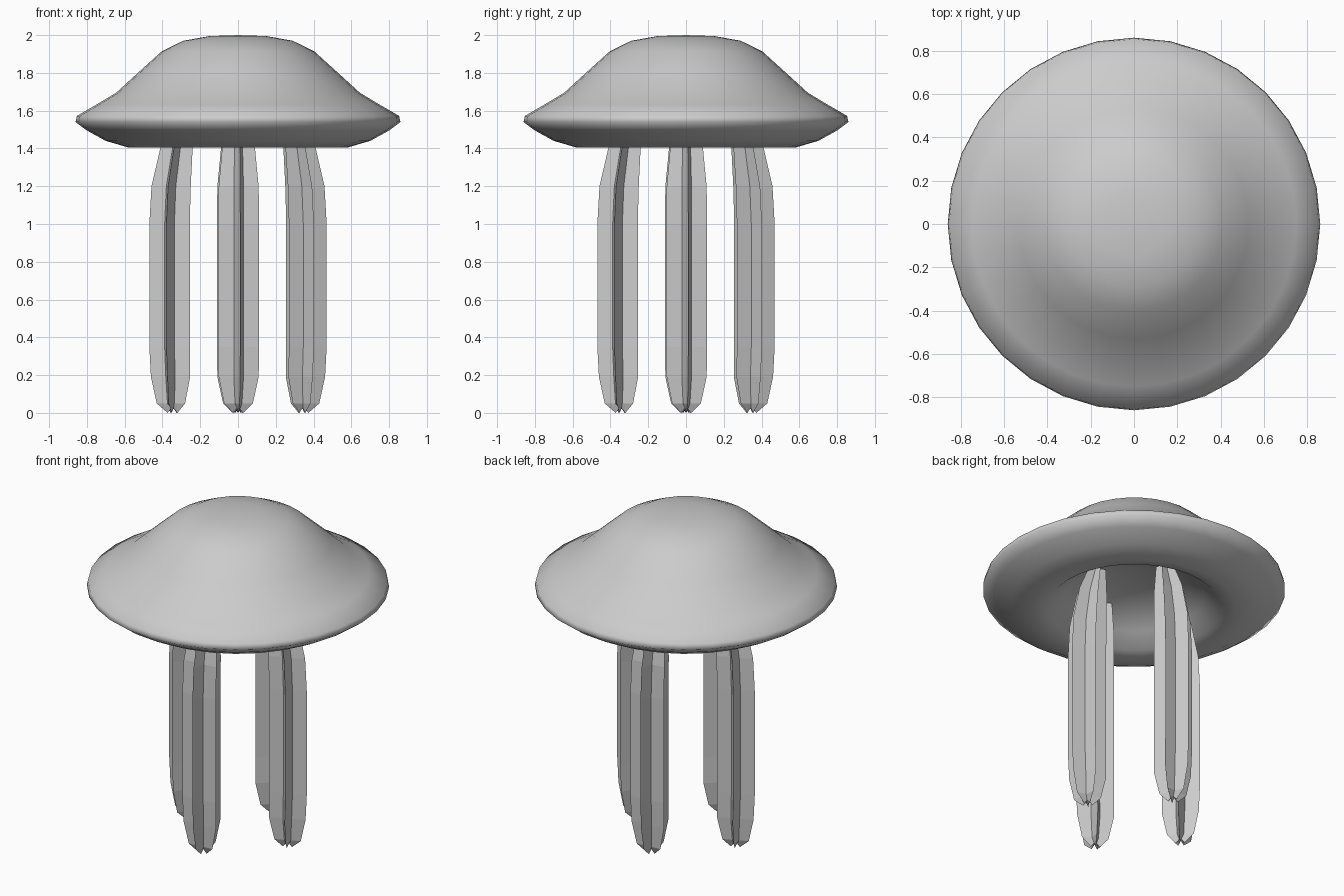
import bpy, bmesh, math
from mathutils import Matrix

if "Cube" in bpy.data.objects:
    bpy.data.objects.remove(bpy.data.objects["Cube"])

grey = bpy.data.materials.new("pale grey")
grey.diffuse_color = (0.6, 0.6, 0.6, 1)
grey.use_nodes = True
grey.node_tree.nodes["Principled BSDF"].inputs["Base Color"].default_value = grey.diffuse_color


def finish(bm, name, smooth):
    bmesh.ops.recalc_face_normals(bm, faces=bm.faces[:])
    for f in bm.faces:
        f.smooth = smooth
    me = bpy.data.meshes.new(name)
    bm.to_mesh(me)
    bm.free()
    me.materials.append(grey)
    ob = bpy.data.objects.new(name, me)
    bpy.context.collection.objects.link(ob)
    return ob


def loft(bm, rings):
    """Join equal-length closed rings of vertices with quads."""
    n = len(rings[0])
    for a, b in zip(rings, rings[1:]):
        for i in range(n):
            j = (i + 1) % n
            bm.faces.new((a[i], a[j], b[j], b[i]))


def fan(bm, ring, point):
    c = bm.verts.new(point)
    for i in range(len(ring)):
        bm.faces.new((ring[i], ring[(i + 1) % len(ring)], c))


# Bell: lathed dome, sharp rim, underside lip and hollow
SEG = 32
profile = [(0.15, 1.995), (0.29, 1.97), (0.405, 1.913), (0.53, 1.80),
           (0.645, 1.695), (0.75, 1.632), (0.853, 1.572), (0.86, 1.54),
           (0.80, 1.495), (0.70, 1.44), (0.58, 1.405), (0.49, 1.425),
           (0.40, 1.50), (0.30, 1.56), (0.15, 1.60)]
bm = bmesh.new()
rings = []
for r, z in profile:
    rings.append([bm.verts.new((r * math.cos(2 * math.pi * i / SEG),
                                r * math.sin(2 * math.pi * i / SEG), z))
                  for i in range(SEG)])
loft(bm, rings)
fan(bm, rings[0], (0, 0, 2.0))
fan(bm, rings[-1], (0, 0, 1.61))
finish(bm, "bell", True)

# Tentacles: five-pointed star columns, bending inward at the top
# (height, distance from the axis, scale)
path = [(0.0, 0.345, 0.24), (0.05, 0.35, 0.70), (0.19, 0.35, 0.97),
        (0.35, 0.355, 1.0), (1.00, 0.355, 1.0), (1.20, 0.347, 0.97),
        (1.40, 0.32, 0.80), (1.57, 0.28, 0.48)]
TIP, VALLEY, START = 0.115, 0.045, math.radians(-84)


def tentacle(name, turn):
    bm = bmesh.new()
    rings = []
    for k, (z, c, s) in enumerate(path):
        ring = []
        for i in range(10):
            a = START + i * math.pi / 5
            r = s * (VALLEY if i % 2 else TIP)
            dz = 0.025 if k == 0 and i % 2 else 0   # notched end
            ring.append(bm.verts.new((r * math.cos(a),
                                      r * math.sin(a) - c, z + dz)))
        rings.append(ring)
    loft(bm, rings)
    fan(bm, rings[0], (0, -path[0][1], 0.03))
    fan(bm, rings[-1], (0, -path[-1][1], 1.60))
    bmesh.ops.transform(bm, matrix=Matrix.Rotation(turn, 4, 'Z'),
                        verts=bm.verts[:])
    finish(bm, name, False)


for i, side in enumerate(("front", "right", "back", "left")):
    tentacle(side + "_tentacle", i * math.pi / 2)
